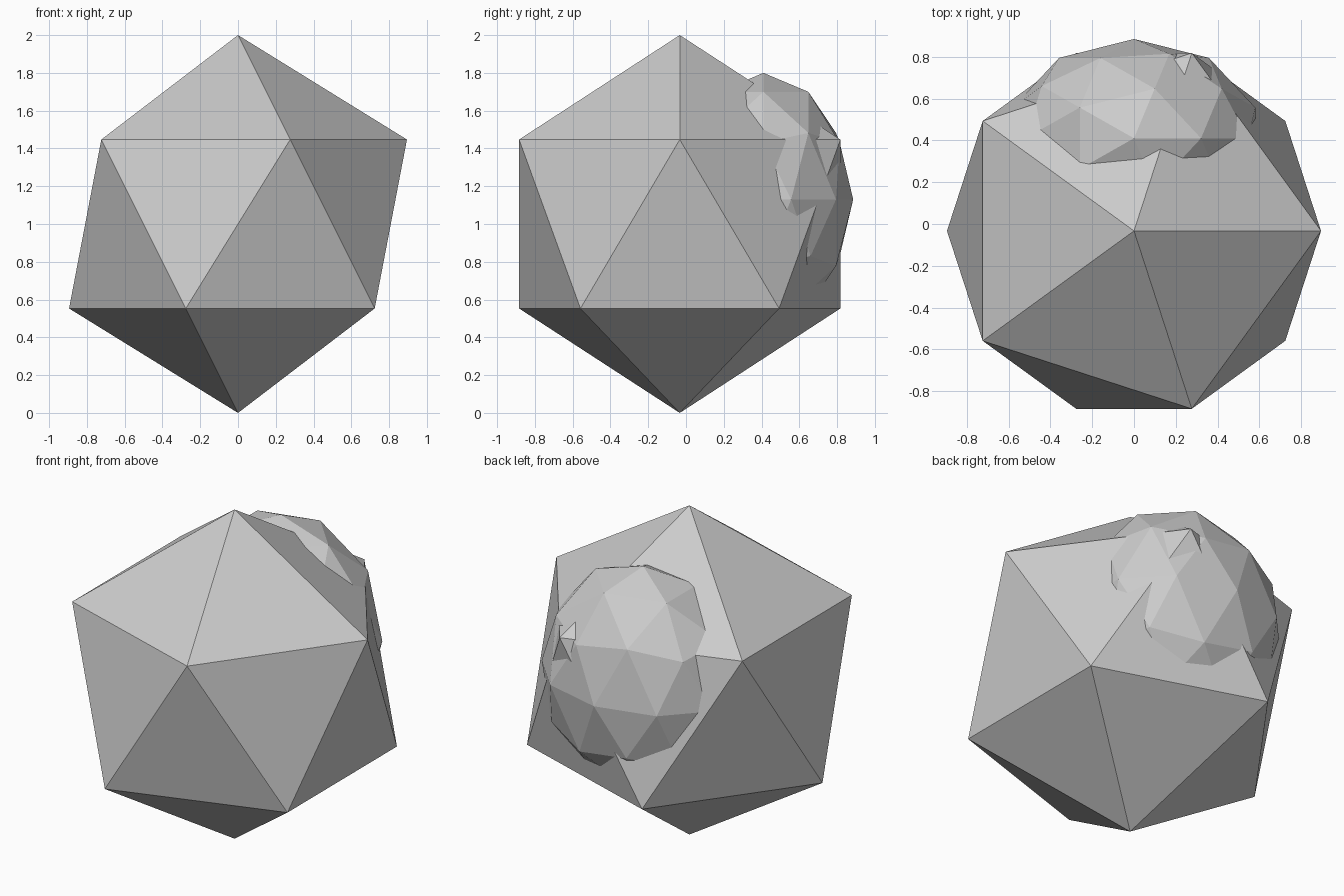
import bpy

if "Cube" in bpy.data.objects:
    bpy.data.objects.remove(bpy.data.objects["Cube"])


def faceted_ball(name, subdivisions, centre, radii):
    bpy.ops.mesh.primitive_ico_sphere_add(subdivisions=subdivisions, radius=1, location=centre)
    ball = bpy.context.object
    ball.name = name
    ball.scale = radii
    bpy.ops.object.transform_apply(location=False, rotation=False, scale=True)
    bpy.ops.object.shade_flat()
    return ball


# Main twenty-sided body
faceted_ball("body", 1, (0, -0.033, 1.0), (1, 1, 1))

# Stretched lump bulging out of the back
faceted_ball("back_lump", 2, (0, 0.41, 1.13), (0.61, 0.475, 0.67))
